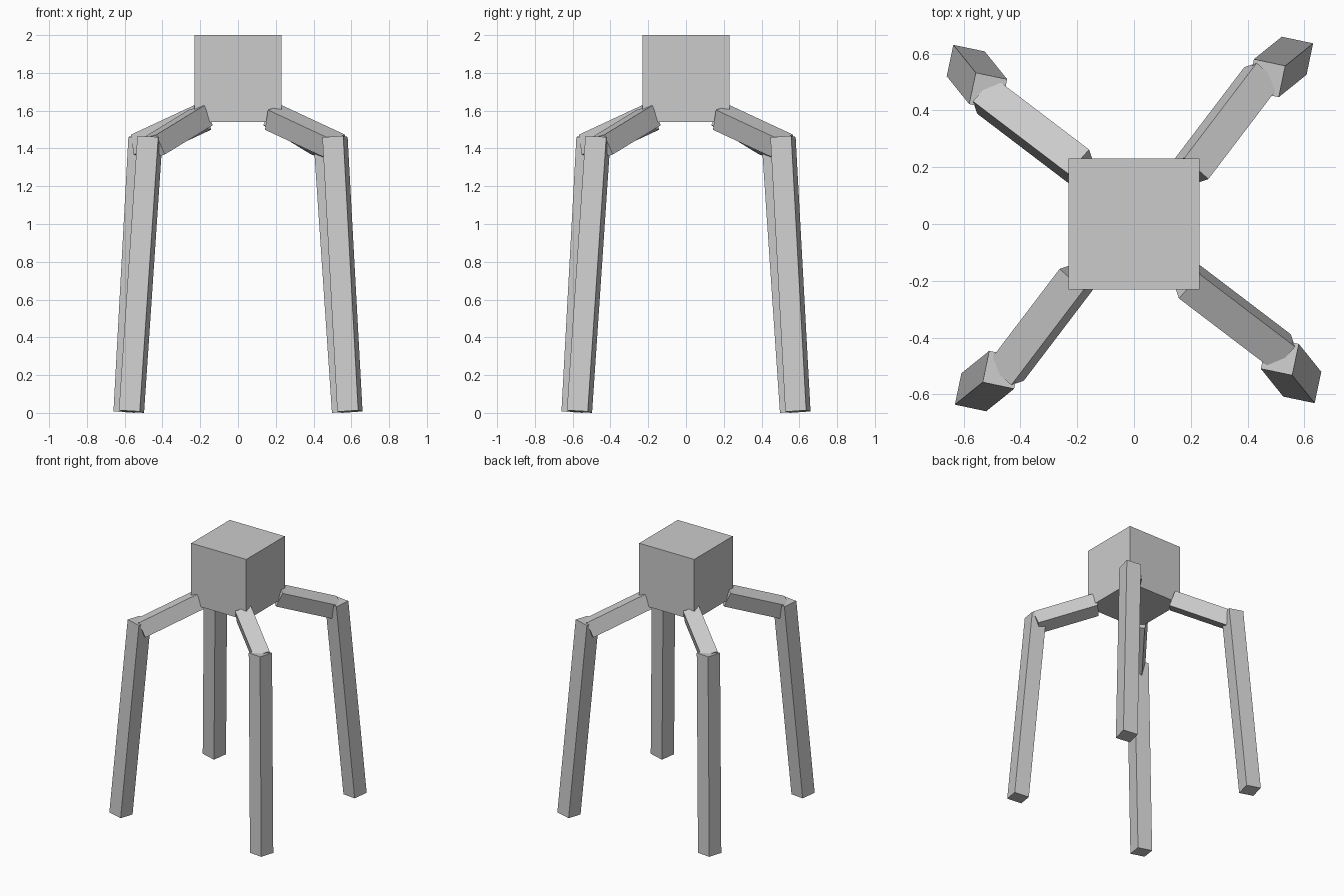
import bpy, bmesh
from math import pi
from mathutils import Matrix, Vector

if "Cube" in bpy.data.objects:
    bpy.data.objects.remove(bpy.data.objects["Cube"])


def beam(name, start, end, side, width, turn=0.0):
    """Square bar from start to end; side sets its roll, turn spins it about z."""
    a, b = Vector(start), Vector(end)
    z = (b - a).normalized()
    x = Vector(side)
    x = (x - z * x.dot(z)).normalized()
    y = z.cross(x)
    frame = Matrix((x, y, z)).transposed().to_4x4()
    frame = Matrix.Translation((a + b) / 2) @ frame
    size = Matrix.Diagonal((width, width, (b - a).length, 1))
    bm = bmesh.new()
    bmesh.ops.create_cube(bm, size=1, matrix=Matrix.Rotation(turn, 4, 'Z') @ frame @ size)
    mesh = bpy.data.meshes.new(name)
    bm.to_mesh(mesh)
    bm.free()
    obj = bpy.data.objects.new(name, mesh)
    bpy.context.collection.objects.link(obj)
    return obj


# Cube body
beam("body", (0, 0, 1.54), (0, 0, 2.0), (1, 0, 0), 0.46)

# Four identical legs, each a quarter turn apart
for i, corner in enumerate(("back_right", "back_left", "front_left", "front_right")):
    turn = i * pi / 2
    # Short sloping upper segment
    beam(corner + "_upper_leg", (0.198, 0.188, 1.5635), (0.452, 0.522, 1.408),
         (0.0785, -0.082, -0.021), 0.115, turn)
    # Long lower segment leaning outward
    beam(corner + "_lower_leg", (0.564, 0.5925, 0.007), (0.466, 0.5135, 1.46),
         (0.1105, -0.023, 0), 0.113, turn)
